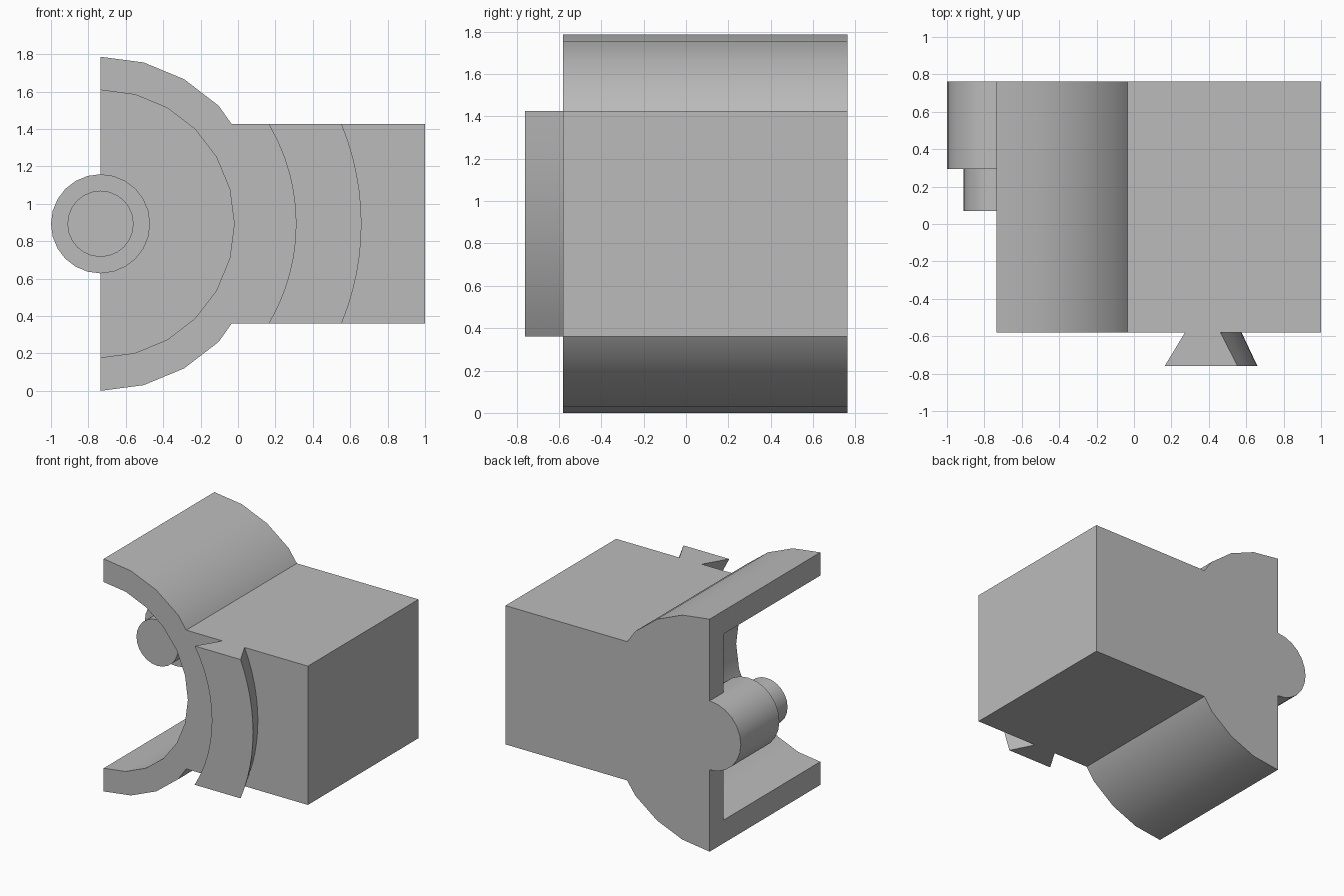
import bpy, bmesh, math

if "Cube" in bpy.data.objects:
    bpy.data.objects.remove(bpy.data.objects["Cube"])

AX, AZ = -0.735, 0.893            # axis of the curved shell, running along y
FRONT, BACK, PLATE = -0.58, 0.763, 0.595
HALF = 0.533                      # half height of the block
R_OUT, R_IN, R_PEG, R_PIN = 0.893, 0.715, 0.265, 0.177

grey = bpy.data.materials.new("grey")
grey.diffuse_color = (0.5, 0.5, 0.5, 1)
grey.use_nodes = True
grey.node_tree.nodes["Principled BSDF"].inputs["Base Color"].default_value = grey.diffuse_color


def arc(r, start, end, step=15):
    """Points (x, z) on a circle round the shell axis, angles in degrees."""
    n = round(abs(end - start) / step)
    angles = [math.radians(start + (end - start) * i / n) for i in range(n + 1)]
    return [(AX + r * math.cos(a), AZ + r * math.sin(a)) for a in angles]


def loft(name, rings, smooth=True):
    """Closed solid through a list of matching rings of 3D points."""
    bm = bmesh.new()
    loops = [[bm.verts.new(p) for p in ring] for ring in rings]
    n = len(loops[0])
    for a, b in zip(loops, loops[1:]):
        for i in range(n):
            j = (i + 1) % n
            bm.faces.new((a[i], a[j], b[j], b[i]))
    bm.faces.new(loops[0][::-1])
    bm.faces.new(loops[-1])
    bmesh.ops.recalc_face_normals(bm, faces=bm.faces)
    mesh = bpy.data.meshes.new(name)
    bm.to_mesh(mesh)
    bm.free()
    mesh.materials.append(grey)
    ob = bpy.data.objects.new(name, mesh)
    bpy.context.collection.objects.link(ob)
    if smooth:
        shade(ob)
    return ob


def extrude(name, profile, y0, y1, smooth=True):
    return loft(name, [[(x, y, z) for x, z in profile] for y in (y0, y1)], smooth)


def shade(ob):
    bpy.ops.object.select_all(action='DESELECT')
    ob.select_set(True)
    bpy.context.view_layer.objects.active = ob
    bpy.ops.object.shade_smooth_by_angle(angle=math.radians(25))


# Body outline: curved shell, block, and the rounded boss on the open side
shoulder = AX + 0.701
outline = (arc(R_OUT, 90, 45)
           + [(shoulder, AZ + HALF), (1, AZ + HALF), (1, AZ - HALF), (shoulder, AZ - HALF)]
           + arc(R_OUT, -45, -90)
           + arc(R_PEG, 270, 90))
body = extrude("body", outline, FRONT, BACK, smooth=False)

# Hollow out the shell, leaving the back plate
cutter = extrude("cavity_cutter", arc(R_IN, 0, 345), FRONT - 0.2, PLATE, smooth=False)
cut = body.modifiers.new("cavity", 'BOOLEAN')
cut.operation, cut.solver, cut.object = 'DIFFERENCE', 'EXACT', cutter
bpy.context.view_layer.objects.active = body
bpy.ops.object.modifier_apply(modifier=cut.name)
bpy.data.objects.remove(cutter)
shade(body)

# Stepped peg standing on the back plate
extrude("peg", arc(R_PEG, 0, 345), 0.295, PLATE)
extrude("peg_tip", arc(R_PIN, 0, 345), 0.07, 0.295)

# Curved dovetail rail on the front: (radius, y) section swept up the block
section = [(1.14, FRONT), (1.31, FRONT), (1.395, -0.76), (1.045, -0.76)]
STEPS = 12
rings = []
for i in range(STEPS + 1):
    dz = HALF * (2 * i / STEPS - 1)
    rings.append([(AX + math.sqrt(r * r - dz * dz), y, AZ + dz) for r, y in section])
loft("dovetail_rail", rings)
